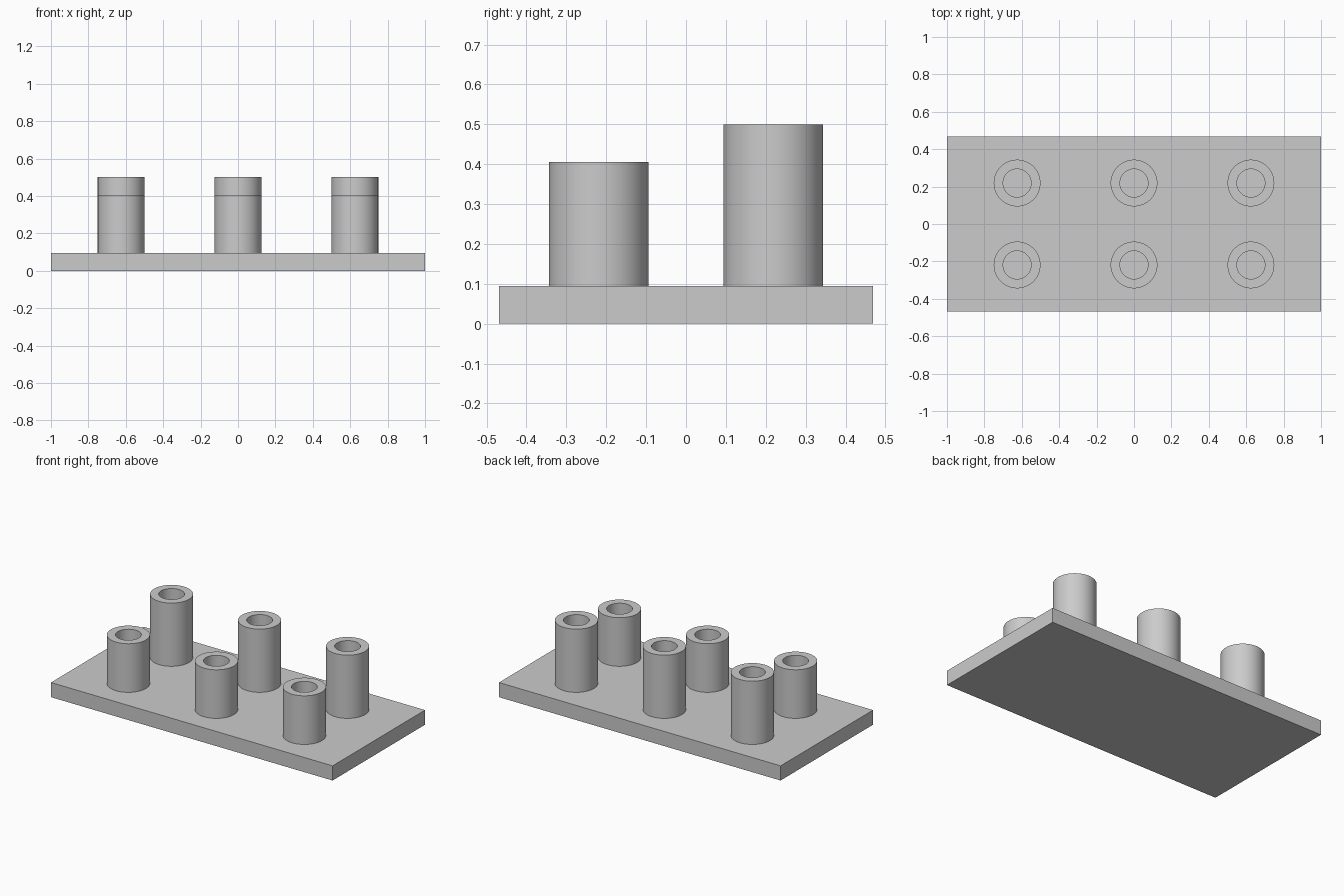
import bpy
import bmesh
import math

cube = bpy.data.objects.get("Cube")
if cube:
    bpy.data.objects.remove(cube, do_unlink=True)

PLATE_TOP = 0.094

grey = bpy.data.materials.new("plain_grey")
grey.use_nodes = True
colour = (0.6, 0.6, 0.6, 1.0)
grey.diffuse_color = colour
grey.node_tree.nodes["Principled BSDF"].inputs["Base Color"].default_value = colour


def add_object(name, bm):
    bmesh.ops.recalc_face_normals(bm, faces=bm.faces)
    mesh = bpy.data.meshes.new(name)
    bm.to_mesh(mesh)
    bm.free()
    mesh.materials.append(grey)
    obj = bpy.data.objects.new(name, mesh)
    bpy.context.collection.objects.link(obj)
    return obj


def add_tube(name, x, y, top, outer=0.125, inner=0.075, sides=64):
    """Hollow post: a wall profile spun around the vertical axis."""
    bm = bmesh.new()
    profile = [(inner, PLATE_TOP), (inner, top), (outer, top), (outer, PLATE_TOP)]
    verts = [bm.verts.new((r, 0, z)) for r, z in profile]
    edges = [bm.edges.new((verts[i], verts[(i + 1) % 4])) for i in range(4)]
    bmesh.ops.spin(bm, geom=verts + edges, axis=(0, 0, 1), cent=(0, 0, 0),
                   angle=math.tau, steps=sides, use_merge=True)
    bmesh.ops.remove_doubles(bm, verts=bm.verts, dist=0.0001)
    obj = add_object(name, bm)
    obj.location = (x, y, 0)
    bpy.ops.object.select_all(action="DESELECT")
    obj.select_set(True)
    bpy.context.view_layer.objects.active = obj
    bpy.ops.object.shade_smooth_by_angle(angle=math.radians(30))


# Base plate
bm = bmesh.new()
bmesh.ops.create_cube(bm, size=1)
bmesh.ops.scale(bm, vec=(2, 0.9375, PLATE_TOP), verts=bm.verts)
bmesh.ops.translate(bm, vec=(0, 0, PLATE_TOP / 2), verts=bm.verts)
add_object("base_plate", bm)

# Short tubes in front, tall tubes behind
for side, x in (("right", -0.625), ("middle", 0), ("left", 0.625)):
    add_tube(f"front_{side}_tube", x, -0.219, 0.406)
    add_tube(f"back_{side}_tube", x, 0.219, 0.5)
